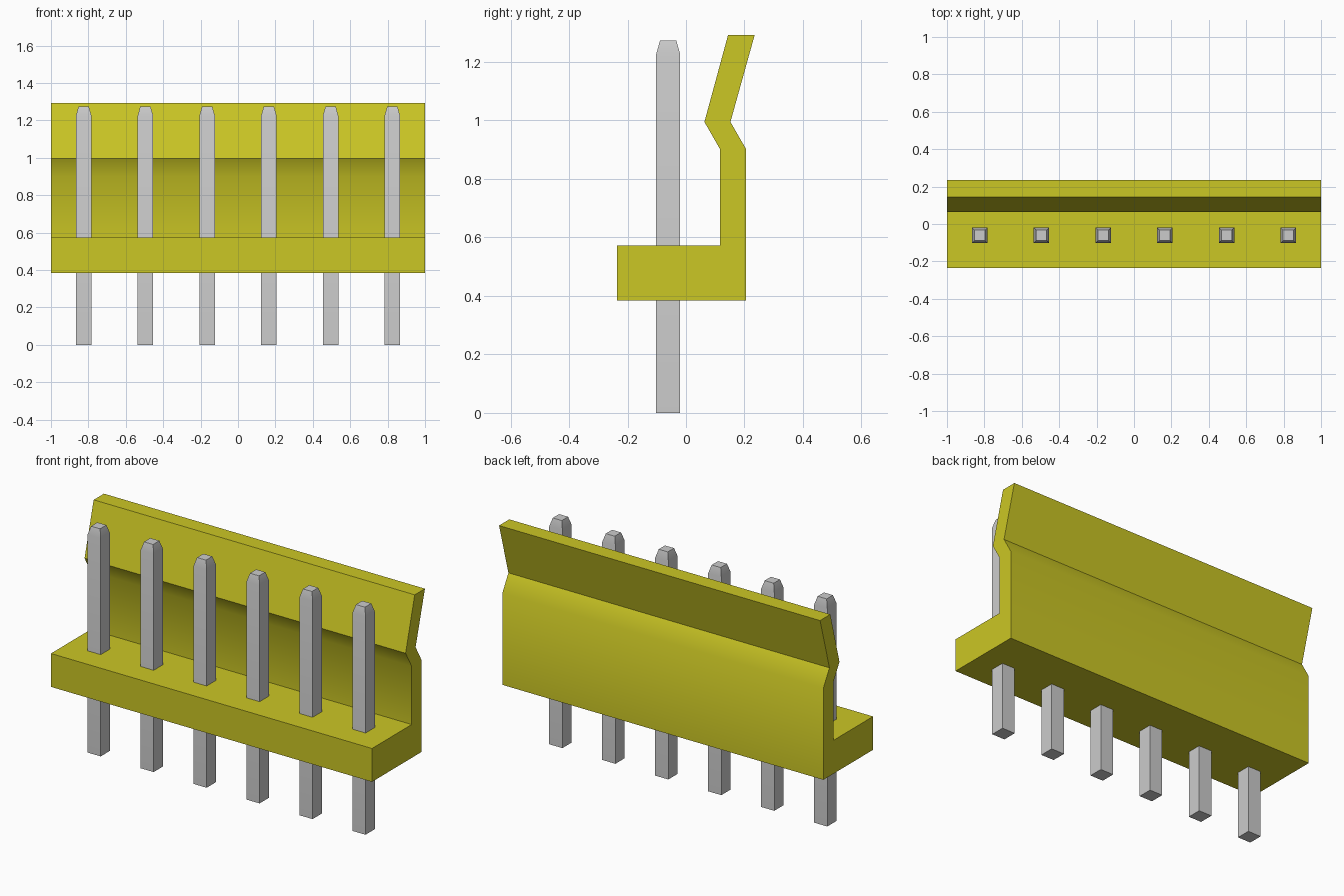
import bpy, bmesh, math

cube = bpy.data.objects.get("Cube")
if cube:
    bpy.data.objects.remove(cube, do_unlink=True)


def material(name, rgb):
    m = bpy.data.materials.new(name)
    m.use_nodes = True
    m.diffuse_color = (*rgb, 1)
    bsdf = next(n for n in m.node_tree.nodes if n.type == 'BSDF_PRINCIPLED')
    bsdf.inputs["Base Color"].default_value = (*rgb, 1)
    return m


def finish(name, bm, mat):
    bmesh.ops.recalc_face_normals(bm, faces=bm.faces[:])
    mesh = bpy.data.meshes.new(name)
    bm.to_mesh(mesh)
    bm.free()
    mesh.materials.append(mat)
    ob = bpy.data.objects.new(name, mesh)
    bpy.context.collection.objects.link(ob)
    bpy.ops.object.select_all(action='DESELECT')
    ob.select_set(True)
    bpy.context.view_layer.objects.active = ob
    bpy.ops.object.shade_smooth_by_angle(angle=math.radians(35))
    return ob


yellow = material("yellow_plastic", (0.60, 0.57, 0.018))
grey = material("grey_metal", (0.60, 0.60, 0.60))

# Housing: side profile (y, z) of base and kinked latch wall, swept along x
profile = [(-0.236, 0.385), (0.206, 0.385), (0.206, 0.901), (0.152, 0.995),
           (0.235, 1.293), (0.144, 1.293), (0.063, 0.995), (0.117, 0.901),
           (0.117, 0.573), (-0.236, 0.573)]
bm = bmesh.new()
face = bm.faces.new([bm.verts.new((-1, y, z)) for y, z in profile])
ext = bmesh.ops.extrude_face_region(bm, geom=[face], use_keep_orig=True)
verts = [g for g in ext["geom"] if isinstance(g, bmesh.types.BMVert)]
bmesh.ops.translate(bm, verts=verts, vec=(2, 0, 0))
finish("housing", bm, yellow)

# Pins: square posts with a tapered tip
PIN_Y, PITCH = -0.061, 0.33
HALF, TIP_HALF = 0.041, 0.028
TIP_START, TIP_END = 1.227, 1.273
for i in range(6):
    x = (i - 2.5) * PITCH
    bm = bmesh.new()
    rings = [[bm.verts.new((x + sx * h, PIN_Y + sy * h, z))
              for sx, sy in ((-1, -1), (1, -1), (1, 1), (-1, 1))]
             for h, z in ((HALF, 0), (HALF, TIP_START), (TIP_HALF, TIP_END))]
    for low, high in zip(rings, rings[1:]):
        for k in range(4):
            n = (k + 1) % 4
            bm.faces.new((low[k], low[n], high[n], high[k]))
    bm.faces.new(rings[0])
    bm.faces.new(rings[-1])
    finish(f"pin_{i + 1}", bm, grey)
